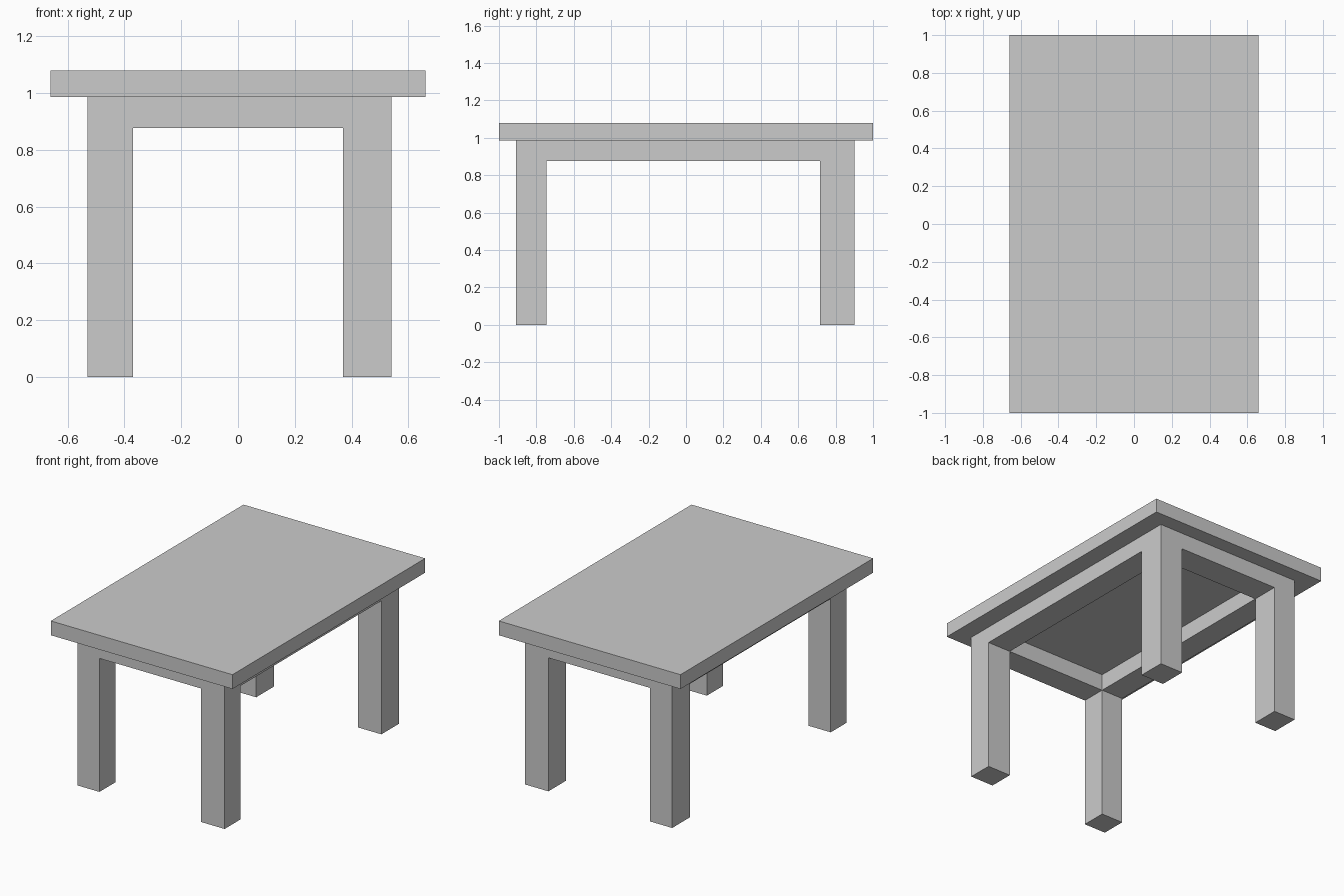
import bpy, bmesh

if "Cube" in bpy.data.objects:
    bpy.data.objects.remove(bpy.data.objects["Cube"])

TOP_UNDER, TOP_UPPER, APRON_BOTTOM = 0.986, 1.08, 0.877


def finish(name, bm):
    bmesh.ops.recalc_face_normals(bm, faces=bm.faces)
    mesh = bpy.data.meshes.new(name)
    bm.to_mesh(mesh)
    bm.free()
    obj = bpy.data.objects.new(name, mesh)
    bpy.context.collection.objects.link(obj)
    return obj


def extrude_down(bm, faces, dist):
    """Extrude a face region downward and return its new end faces."""
    geom = bmesh.ops.extrude_face_region(bm, geom=faces)["geom"]
    verts = [g for g in geom if isinstance(g, bmesh.types.BMVert)]
    bmesh.ops.translate(bm, verts=verts, vec=(0, 0, -dist))
    return [g for g in geom if isinstance(g, bmesh.types.BMFace)]


# Table top: one flat slab
bm = bmesh.new()
bmesh.ops.create_cube(bm, size=1)
bmesh.ops.scale(bm, verts=bm.verts, vec=(1.32, 2.0, TOP_UPPER - TOP_UNDER))
bmesh.ops.translate(bm, verts=bm.verts, vec=(0, 0, (TOP_UPPER + TOP_UNDER) / 2))
finish("table_top", bm)

# Leg frame: a ring of cells becomes the apron, its corners become the legs
xs = (-0.53, -0.37, 0.37, 0.54)
ys = (-0.91, -0.745, 0.717, 0.90)
bm = bmesh.new()
grid = [[bm.verts.new((x, y, TOP_UNDER)) for y in ys] for x in xs]
ring = [bm.faces.new((grid[i][j], grid[i + 1][j], grid[i + 1][j + 1], grid[i][j + 1]))
        for i in range(3) for j in range(3) if (i, j) != (1, 1)]
apron = extrude_down(bm, ring, TOP_UNDER - APRON_BOTTOM)


def is_corner(face):
    c = face.calc_center_median()
    return abs(c.x) > 0.4 and abs(c.y) > 0.7


extrude_down(bm, [f for f in apron if is_corner(f)], APRON_BOTTOM)
finish("apron_and_legs", bm)
